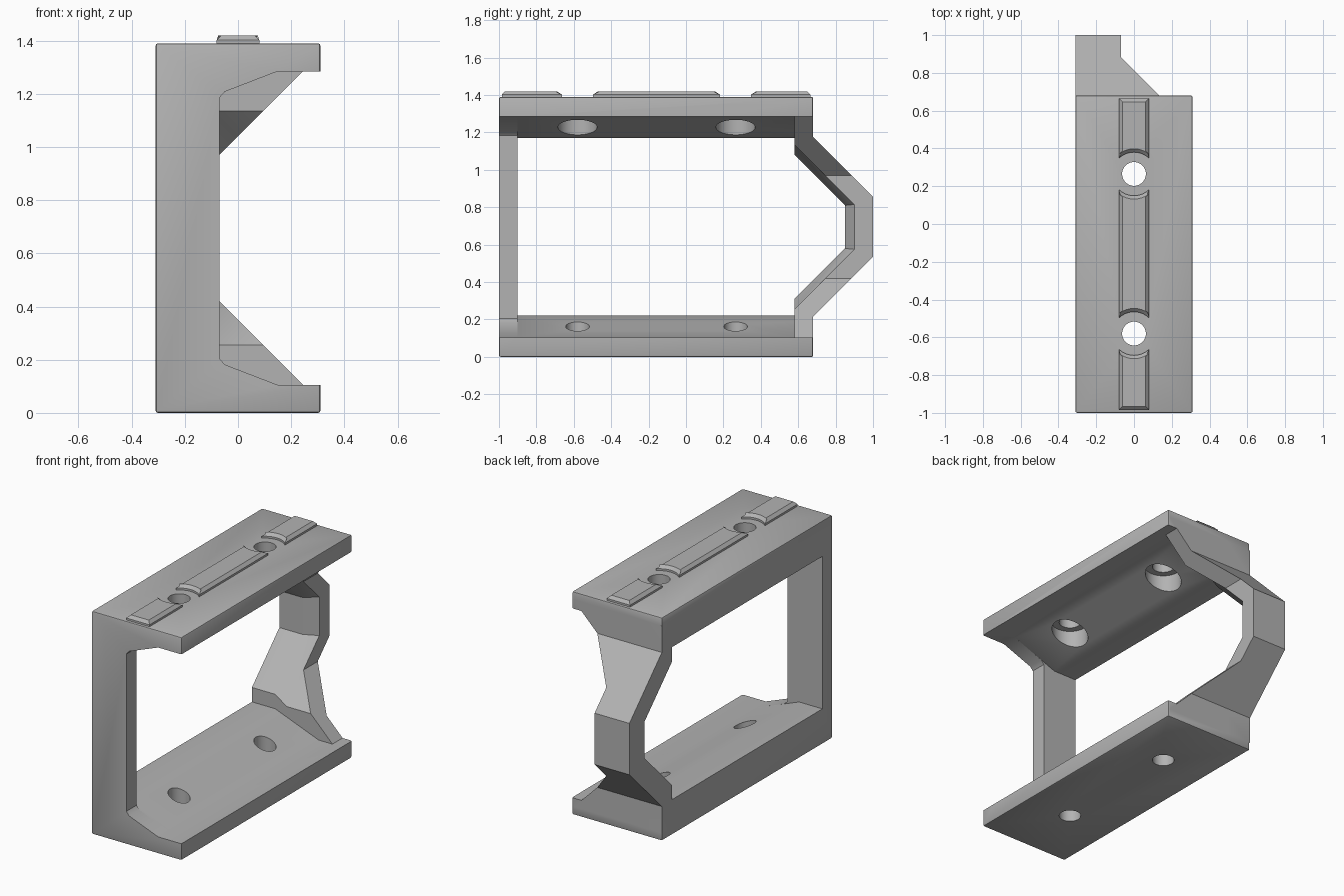
import bpy, bmesh, math
from mathutils import Vector

if "Cube" in bpy.data.objects:
    bpy.data.objects.remove(bpy.data.objects["Cube"], do_unlink=True)

HEIGHT = 1.39
HOLES = (-0.58, 0.265)

grey = bpy.data.materials.new("plain grey")
grey.use_nodes = True
grey.diffuse_color = (0.45, 0.45, 0.45, 1)
grey.node_tree.nodes["Principled BSDF"].inputs["Base Color"].default_value = (0.45, 0.45, 0.45, 1)


def make(name, bm):
    bmesh.ops.recalc_face_normals(bm, faces=bm.faces)
    mesh = bpy.data.meshes.new(name)
    bm.to_mesh(mesh)
    bm.free()
    mesh.materials.append(grey)
    obj = bpy.data.objects.new(name, mesh)
    bpy.context.collection.objects.link(obj)
    return obj


def loft(sections):
    """Skin a list of equal-length closed loops and cap both ends."""
    bm = bmesh.new()
    rings = [[bm.verts.new(p) for p in s] for s in sections]
    n = len(rings[0])
    for a, b in zip(rings, rings[1:]):
        for i in range(n):
            j = (i + 1) % n
            bm.faces.new((a[i], a[j], b[j], b[i]))
    bm.faces.new(rings[0])
    bm.faces.new(rings[-1])
    bmesh.ops.recalc_face_normals(bm, faces=bm.faces)
    return bm


def mirrored(half):
    """Complete a profile whose second coordinate mirrors about mid height."""
    return half + [(a, HEIGHT - z) for a, z in reversed(half)]


def prism_y(profile, y0, y1):
    return loft([[(x, y, z) for x, z in profile] for y in (y0, y1)])


def cylinder(radius, y, z0, z1):
    ring = [(radius * math.cos(t), y + radius * math.sin(t))
            for t in (math.tau * i / 48 for i in range(48))]
    return loft([[(a, b, z) for a, b in ring] for z in (z0, z1)])


def boolean(obj, operation, bm):
    tool = make("cutter", bm)
    tool.hide_render = True
    mod = obj.modifiers.new(operation.lower(), "BOOLEAN")
    mod.operation, mod.solver, mod.object = operation, "EXACT", tool
    bpy.context.view_layer.objects.active = obj
    bpy.ops.object.modifier_apply(modifier=mod.name)
    bpy.data.objects.remove(tool, do_unlink=True)


def finish(obj):
    bpy.ops.object.select_all(action="DESELECT")
    obj.select_set(True)
    bpy.context.view_layer.objects.active = obj
    bpy.ops.object.shade_smooth_by_angle(angle=math.radians(28))


# Block with softened outer edges
block = prism_y([(-0.31, 0), (0.31, 0), (0.31, HEIGHT), (-0.31, HEIGHT)], -1, 0.68)
bmesh.ops.bevel(block, geom=block.edges[:], offset=0.009, segments=2,
                profile=0.5, affect="EDGES")
frame = make("bracket_frame", block)

# Open side with sloped floor and ceiling, then the window through the back
mouth = mirrored([(0.4, 0.105), (0.15, 0.105), (-0.05, 0.182), (-0.07, 0.205)])
boolean(frame, "DIFFERENCE", prism_y(mouth, -1.1, 0.8))
window = mirrored([(0.4, 0.105), (0.15, 0.105), (-0.15, 0.22), (-0.4, 0.22)])
boolean(frame, "DIFFERENCE", prism_y(window, -0.9, 0.8))


# Bowed rear arm, thicker on its outer side
def arm_section(x, start, inner):
    outer = mirrored([(0.68, 0.05), (0.68, 0.215), (1.0, 0.535)])
    inside = mirrored([(0.58, 0.05), (0.58, start), (inner, start + inner - 0.58)])
    return [(x, y, z) for y, z in outer + inside[::-1]]


arm = make("rear_arm", loft([
    arm_section(-0.31, 0.31, 0.85), arm_section(-0.15, 0.31, 0.85),
    arm_section(-0.07, 0.255, 0.90), arm_section(0.31, 0.255, 0.90)]))
# Trim the arm to its flared gussets
flare = mirrored([(-0.4, 0), (0.35, 0), (-0.07, 0.42)])
flare = [(-0.4, 0), (0.35, 0), (-0.07, 0.42), (-0.07, HEIGHT - 0.42),
         (0.35, HEIGHT), (-0.4, HEIGHT)]
boolean(arm, "INTERSECT", prism_y(flare, 0.4, 1.2))
arm_mesh = bmesh.new()
arm_mesh.from_mesh(arm.data)
bpy.data.objects.remove(arm, do_unlink=True)
boolean(frame, "UNION", arm_mesh)

# Screw holes with counterbores under the top plate
for y in HOLES:
    boolean(frame, "DIFFERENCE", cylinder(0.063, y, -0.1, 1.6))
    boolean(frame, "DIFFERENCE", cylinder(0.105, y, 0.7, 1.3))
finish(frame)


# Raised chamfered rails, scooped where they meet a hole
def rail_end(y, hole, side):
    """Points from -x to +x along one end."""
    if hole is None:
        return [(-0.08, y), (0.08, y)]
    r, steps = 0.115, 10
    xs = [-0.08 + 0.16 * i / steps for i in range(steps + 1)]
    return [(x, hole + side * math.sqrt(r * r - x * x)) for x in xs]


def rail(name, front, back):
    outline = rail_end(*front) + rail_end(*back)[::-1]
    bm = loft([[(x, y, z) for x, y in outline] for z in (HEIGHT - 0.02, 1.42)])
    top = [e for e in bm.edges if all(v.co.z > 1.41 for v in e.verts)]
    bmesh.ops.bevel(bm, geom=top, offset=0.018, segments=1, affect="EDGES")
    finish(make(name, bm))


rail("front_rail", (-0.985, None, 0), (0, HOLES[0], -1))
rail("middle_rail", (0, HOLES[0], 1), (0, HOLES[1], -1))
rail("rear_rail", (0, HOLES[1], 1), (0.665, None, 0))
